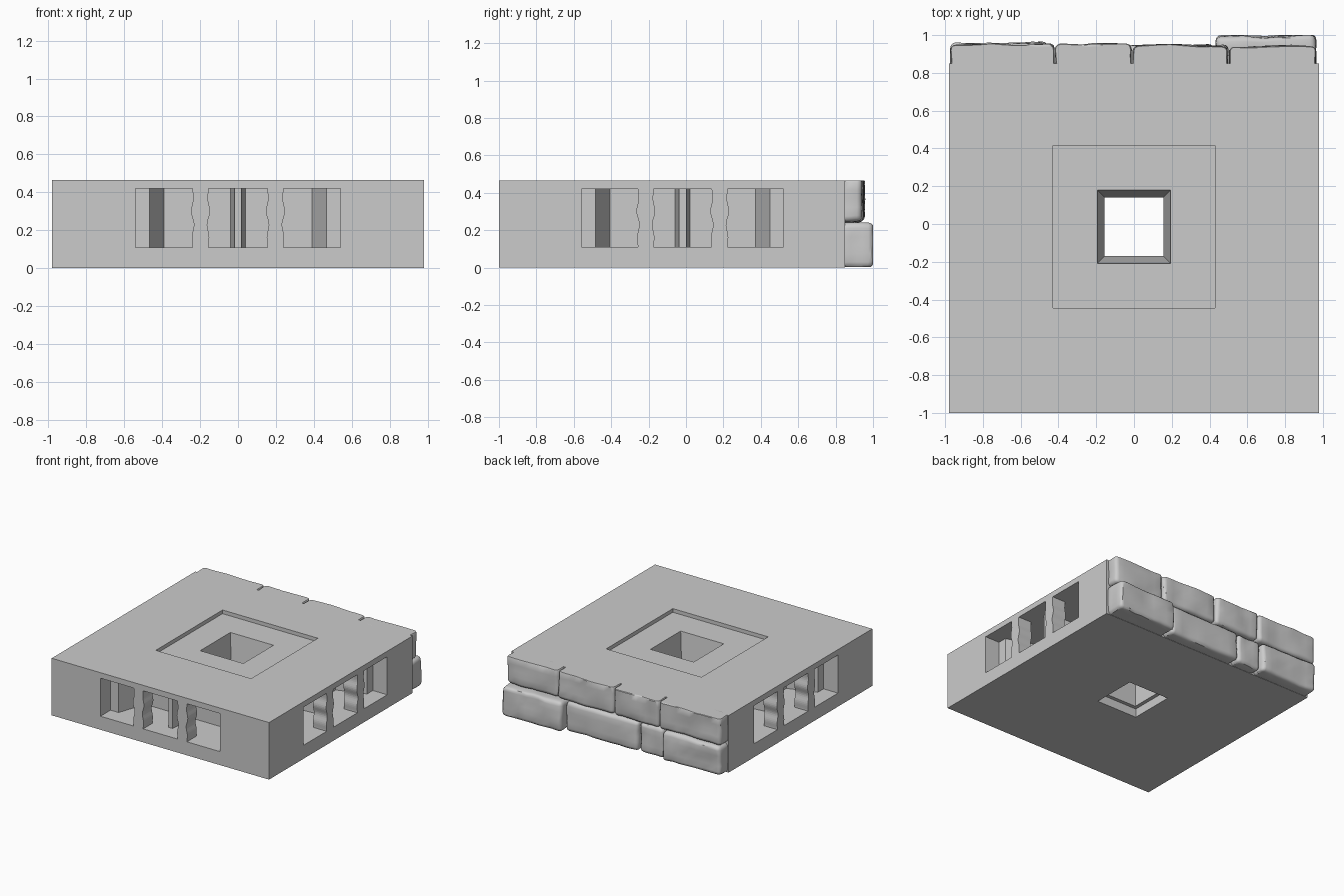
import bpy, bmesh, math, random
from mathutils import Matrix, Vector, noise

random.seed(4)
if "Cube" in bpy.data.objects:
    bpy.data.objects.remove(bpy.data.objects["Cube"], do_unlink=True)

stone = bpy.data.materials.new("grey stone")
stone.use_nodes = True
colour = (0.6, 0.6, 0.6, 1)
stone.diffuse_color = colour
stone.node_tree.nodes["Principled BSDF"].inputs["Base Color"].default_value = colour


def finish(name, bm):
    bmesh.ops.recalc_face_normals(bm, faces=bm.faces)
    mesh = bpy.data.meshes.new(name)
    bm.to_mesh(mesh)
    bm.free()
    mesh.materials.append(stone)
    obj = bpy.data.objects.new(name, mesh)
    bpy.context.collection.objects.link(obj)
    return obj


def loft(name, start, end, matrix=Matrix()):
    """Closed solid between two rings with the same number of points."""
    bm = bmesh.new()
    a = [bm.verts.new(matrix @ Vector(p)) for p in start]
    b = [bm.verts.new(matrix @ Vector(p)) for p in end]
    bm.faces.new(a)
    bm.faces.new(b)
    for i in range(len(a)):
        j = (i + 1) % len(a)
        bm.faces.new((a[i], a[j], b[j], b[i]))
    return finish(name, bm)


def square(half, z, cy=-0.015):
    return [(sx * half, cy + sy * half, z) for sx, sy in ((-1, -1), (1, -1), (1, 1), (-1, 1))]


def slab(x0, x1, y0, y1, z):
    return [(x0, y0, z), (x1, y0, z), (x1, y1, z), (x0, y1, z)]


def cut(target, cutter):
    cutter.hide_render = True
    mod = target.modifiers.new("cut", "BOOLEAN")
    mod.operation = "DIFFERENCE"
    mod.solver = "EXACT"
    mod.object = cutter
    bpy.context.view_layer.objects.active = target
    bpy.ops.object.modifier_apply(modifier=mod.name)
    bpy.data.objects.remove(cutter, do_unlink=True)


# Main block
block = loft("base_block", slab(-0.98, 0.98, -1, 0.85, 0), slab(-0.98, 0.98, -1, 0.85, 0.465))

# Shallow recess on top and tapered shaft with a wider pocket underneath
cut(block, loft("recess_cutter", square(0.43, 0.435), square(0.43, 0.6)))
cut(block, loft("shaft_cutter", square(0.153, 0.05), square(0.196, 0.45)))
cut(block, loft("pocket_cutter", square(0.185, -0.1), square(0.185, 0.07)))

# Windows with wavy pillars between them, and alcoves behind, on three sides
LOW, HIGH, DEPTH, STEPS = 0.11, 0.42, 0.13, 24


def window_ring(x0, x1, wavy0, wavy1, y):
    ring = []
    for x, wavy, side, order in ((x0, wavy0, 1, range(STEPS + 1)),
                                 (x1, wavy1, -1, range(STEPS, -1, -1))):
        for i in order:
            t = i / STEPS
            wave = 0.008 * math.sin(4 * math.pi * t) * math.sin(math.pi * t) if wavy else 0
            ring.append((x + side * wave, y, LOW + t * (HIGH - LOW)))
    return ring


sides = (((0, -1, 0), 0), ((0.98, -0.0175, 0), 90), ((-0.98, -0.0175, 0), -90))
windows = ((-0.54, -0.24, False, True), (-0.155, 0.155, True, True), (0.24, 0.54, True, False))
for place, angle in sides:
    matrix = Matrix.Translation(place) @ Matrix.Rotation(math.radians(angle), 4, "Z")
    for w in windows:
        cut(block, loft("window_cutter", window_ring(*w, -0.05), window_ring(*w, DEPTH), matrix))
    for s in (-1, 1):
        plan = [(s * 0.47, DEPTH - 0.01), (s * 0.39, 0.36), (s * 0.04, 0.36), (s * 0.018, DEPTH - 0.01)]
        cut(block, loft("alcove_cutter", [(x, y, LOW) for x, y in plan],
                        [(x, y, HIGH) for x, y in plan], matrix))


# Rough stones along the back
def rough_stone(name, x0, x1, z0, z1, front, seed):
    size = Vector((x1 - x0, front - 0.82, z1 - z0))
    centre = Vector(((x0 + x1) / 2, (front + 0.82) / 2, (z0 + z1) / 2))
    bm = bmesh.new()
    bmesh.ops.create_cube(bm, size=1, matrix=Matrix.Translation(centre) @ Matrix.Diagonal((*size, 1)))
    bmesh.ops.bevel(bm, geom=bm.edges[:], offset=0.03, segments=3, profile=0.5, affect="EDGES")
    for _ in range(3):
        long_edges = [e for e in bm.edges if e.calc_length() > 0.05]
        bmesh.ops.subdivide_edges(bm, edges=long_edges, cuts=1, use_grid_fill=True)
    bmesh.ops.triangulate(bm, faces=bm.faces[:])
    offset = Vector((seed * 7.3, seed * 3.1, 0))
    for v in bm.verts:
        p = v.co + offset
        outward = max(0, (v.co.y - 0.84) / 0.1)
        v.co.y += outward * (0.014 * noise.noise(p * 5) + 0.004 * noise.noise(p * 18) - 0.006)
        v.co.x += 0.008 * noise.noise(p * 9 + Vector((5, 0, 0)))
        v.co.z += 0.007 * noise.noise(p * 9 + Vector((0, 5, 0)))
        v.co.x = min(0.98, max(-0.985, v.co.x))
        v.co.y = min(1, v.co.y)
        v.co.z = min(0.465, max(0.002, v.co.z))
    obj = finish(name, bm)
    bpy.ops.object.select_all(action="DESELECT")
    obj.select_set(True)
    bpy.context.view_layer.objects.active = obj
    bpy.ops.object.shade_smooth_by_angle(angle=math.radians(35))


rows = (("upper", 0.245, 0.49, (-0.975, -0.42, -0.01, 0.5, 0.965), (0.955, 0.96, 0.955, 0.945)),
        ("lower", 0.0, 0.24, (-0.975, -0.45, -0.23, 0.43, 0.965), (0.96, 0.94, 0.95, 1.005)))
for row, z0, z1, joints, fronts in rows:
    for i, front in enumerate(fronts):
        rough_stone(f"{row}_stone_{i + 1}", joints[i] + 0.004, joints[i + 1] - 0.004,
                    z0, z1, front, i + (5 if row == "upper" else 11))
